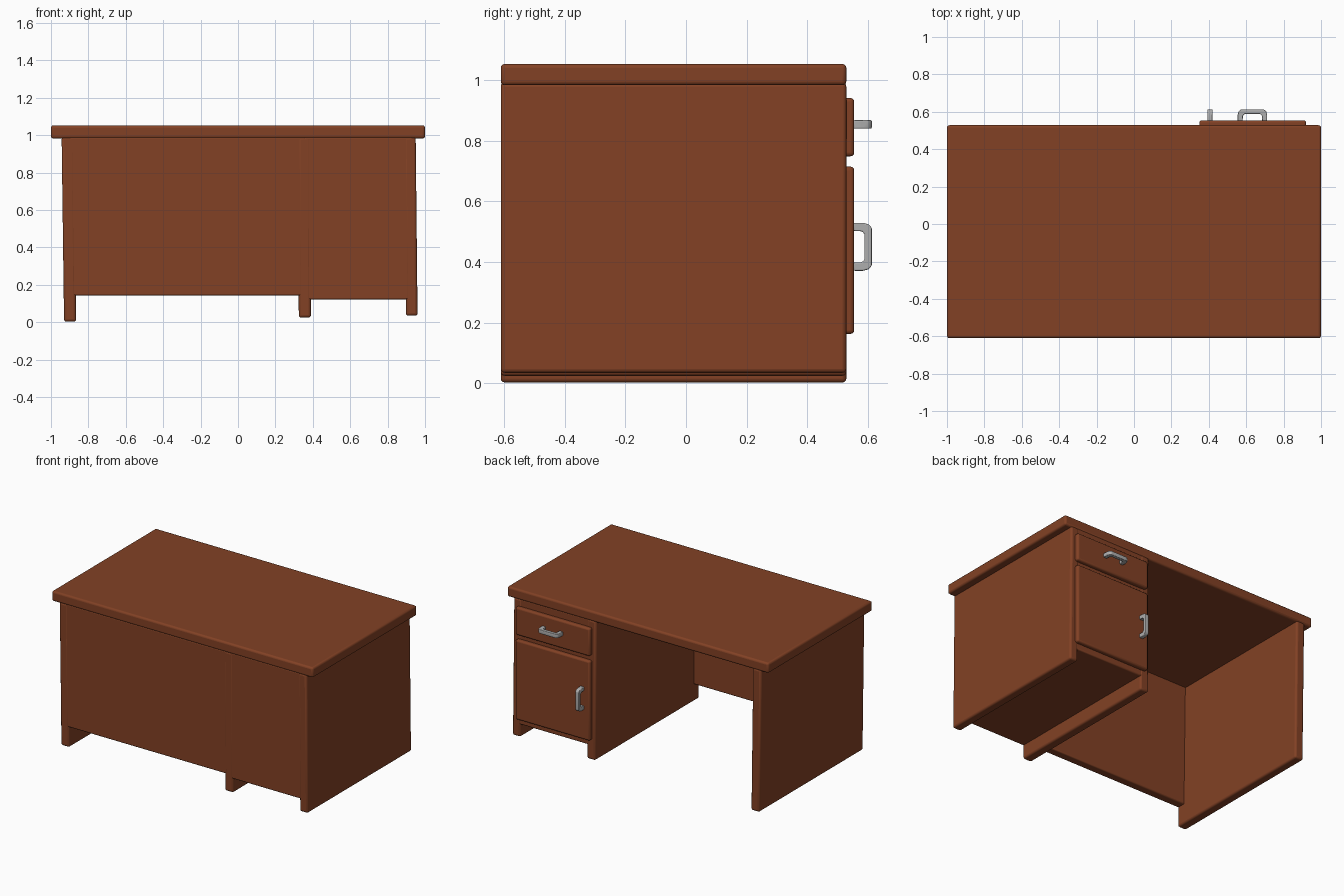
import bpy, bmesh

if "Cube" in bpy.data.objects:
    bpy.data.objects.remove(bpy.data.objects["Cube"])


def material(name, rgb):
    m = bpy.data.materials.new(name)
    m.diffuse_color = (*rgb, 1)
    m.use_nodes = True
    m.node_tree.nodes["Principled BSDF"].inputs["Base Color"].default_value = m.diffuse_color
    return m


WOOD = material("brown wood", (0.225, 0.053, 0.018))
METAL = material("grey metal", (0.42, 0.42, 0.42))


def finish(name, bm, mat, bevel):
    bmesh.ops.recalc_face_normals(bm, faces=bm.faces[:])
    mesh = bpy.data.meshes.new(name)
    bm.to_mesh(mesh)
    bm.free()
    mesh.materials.append(mat)
    ob = bpy.data.objects.new(name, mesh)
    bpy.context.collection.objects.link(ob)
    mod = ob.modifiers.new("rounded edges", 'BEVEL')
    mod.width = bevel
    mod.segments = 3
    mod.limit_method = 'ANGLE'
    bpy.ops.object.select_all(action='DESELECT')
    ob.select_set(True)
    bpy.context.view_layer.objects.active = ob
    bpy.ops.object.shade_smooth_by_angle(angle=0.7)
    return ob


def board(name, x, y, z, bevel=0.013, lean=0.0):
    """Rounded board between the given limits; lean shifts its top in x."""
    bm = bmesh.new()
    bmesh.ops.create_cube(bm, size=1)
    for v in bm.verts:
        top = v.co.z > 0
        v.co = (x[v.co.x > 0] + (lean if top else 0), y[v.co.y > 0], z[top])
    return finish(name, bm, WOOD, bevel)


def handle(name, centre, vertical):
    """C-shaped pull extruded from a profile of (along, outward) points."""
    half = [(0.079, 0.0), (0.079, 0.03), (0.074, 0.05), (0.062, 0.060)]
    inner = [(0.042, 0.036), (0.051, 0.027), (0.052, 0.0)]
    side = half[::1] + [(-a, o) for a, o in half[::-1]]
    side += [(-a, o) for a, o in inner[::-1]] + inner
    cx, cz = centre
    bm = bmesh.new()
    verts = []
    for a, o in side:
        p = (cx - 0.014, 0.552 + o, cz + a) if vertical else (cx + a, 0.552 + o, cz - 0.014)
        verts.append(bm.verts.new(p))
    face = bm.faces.new(verts)
    ext = bmesh.ops.extrude_face_region(bm, geom=[face])
    step = (0.028, 0, 0) if vertical else (0, 0, 0.028)
    bmesh.ops.translate(bm, vec=step, verts=[g for g in ext["geom"] if isinstance(g, bmesh.types.BMVert)])
    return finish(name, bm, METAL, 0.004)


DEPTH = (-0.61, 0.528)

# Table top and the three upright panels
board("table_top", (-1, 1), DEPTH, (0.982, 1.052))
board("left_panel", (-0.93, -0.865), DEPTH, (0.003, 0.99), lean=-0.013)
board("middle_panel", (0.325, 0.39), DEPTH, (0.025, 0.99), lean=-0.005)
board("right_panel", (0.898, 0.96), DEPTH, (0.035, 0.99), lean=-0.01)

# Modesty panel and cabinet body
board("front_panel", (-0.9, 0.36), (-0.609, -0.55), (0.143, 0.99), 0.008)
board("cabinet_body", (0.355, 0.93), (-0.609, 0.526), (0.122, 0.99), 0.008)

# Drawer and door with their pulls
board("drawer_front", (0.35, 0.92), (0.515, 0.554), (0.748, 0.94), 0.012)
board("door", (0.35, 0.92), (0.515, 0.554), (0.163, 0.714), 0.012)
handle("drawer_handle", (0.633, 0.853), False)
handle("door_handle", (0.406, 0.45), True)
